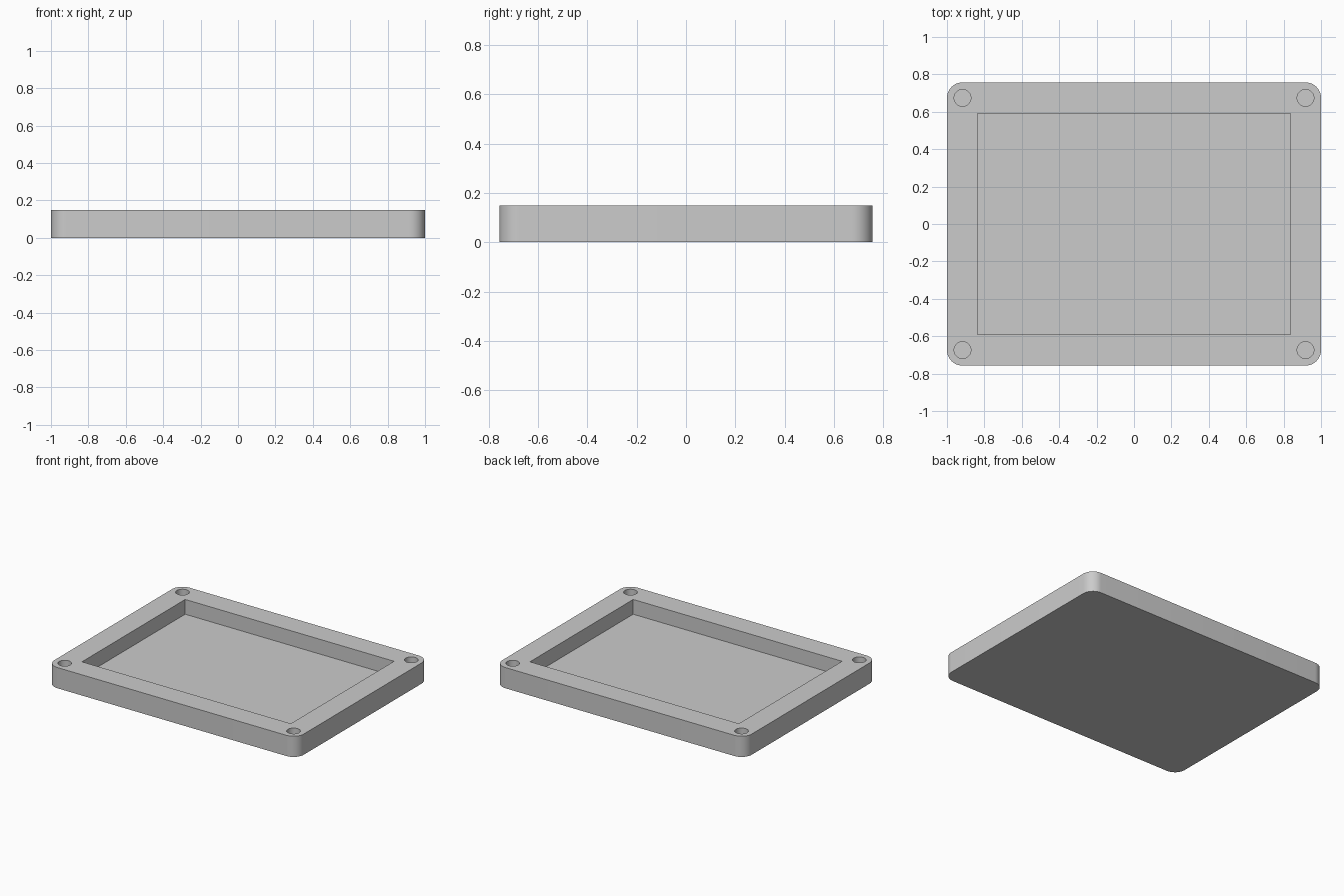
import bpy
import bmesh
from math import radians
from mathutils import Matrix

default_cube = bpy.data.objects.get("Cube")
if default_cube:
    bpy.data.objects.remove(default_cube, do_unlink=True)

HALF_X, HALF_Y, HEIGHT = 1.0, 0.757, 0.15
CORNER = 0.083
POCKET_X, POCKET_Y, FLOOR = 0.837, 0.591, 0.043
HOLE_X, HOLE_Y, HOLE_R = 0.917, 0.674, 0.045

grey = bpy.data.materials.new("light grey")
grey.use_nodes = True
colour = (0.6, 0.6, 0.6, 1)
grey.diffuse_color = colour
grey.node_tree.nodes["Principled BSDF"].inputs["Base Color"].default_value = colour


def finish(name, bm):
    mesh = bpy.data.meshes.new(name)
    bmesh.ops.recalc_face_normals(bm, faces=bm.faces)
    bm.to_mesh(mesh)
    bm.free()
    mesh.materials.append(grey)
    obj = bpy.data.objects.new(name, mesh)
    bpy.context.collection.objects.link(obj)
    return obj


def box(bm, half_x, half_y, low, high):
    place = Matrix.Translation((0, 0, (low + high) / 2))
    size = Matrix.Diagonal((2 * half_x, 2 * half_y, high - low, 1))
    bmesh.ops.create_cube(bm, size=1, matrix=place @ size)


# Tray body: a slab with rounded vertical corners
bm = bmesh.new()
box(bm, HALF_X, HALF_Y, 0, HEIGHT)
uprights = [e for e in bm.edges if abs(e.verts[0].co.z - e.verts[1].co.z) > 0.1]
bmesh.ops.bevel(bm, geom=uprights, offset=CORNER, segments=12,
                profile=0.5, affect='EDGES')
tray = finish("tray", bm)

# Cutter: central pocket and four blind screw holes
bm = bmesh.new()
top = HEIGHT + 0.05
box(bm, POCKET_X, POCKET_Y, FLOOR, top)
for sx in (-1, 1):
    for sy in (-1, 1):
        place = Matrix.Translation((sx * HOLE_X, sy * HOLE_Y, (FLOOR + top) / 2))
        bmesh.ops.create_cone(bm, cap_ends=True, segments=48, radius1=HOLE_R,
                              radius2=HOLE_R, depth=top - FLOOR, matrix=place)
cutter = finish("pocket_cutter", bm)
cutter.hide_render = True

cut = tray.modifiers.new("pocket_and_holes", 'BOOLEAN')
cut.operation = 'DIFFERENCE'
cut.solver = 'EXACT'
cut.object = cutter

# Bake the cut and smooth only the rounded corners and hole walls
bpy.ops.object.select_all(action='DESELECT')
tray.select_set(True)
bpy.context.view_layer.objects.active = tray
bpy.ops.object.modifier_apply(modifier=cut.name)
bpy.data.objects.remove(cutter, do_unlink=True)
bpy.ops.object.shade_smooth_by_angle(angle=radians(30))
